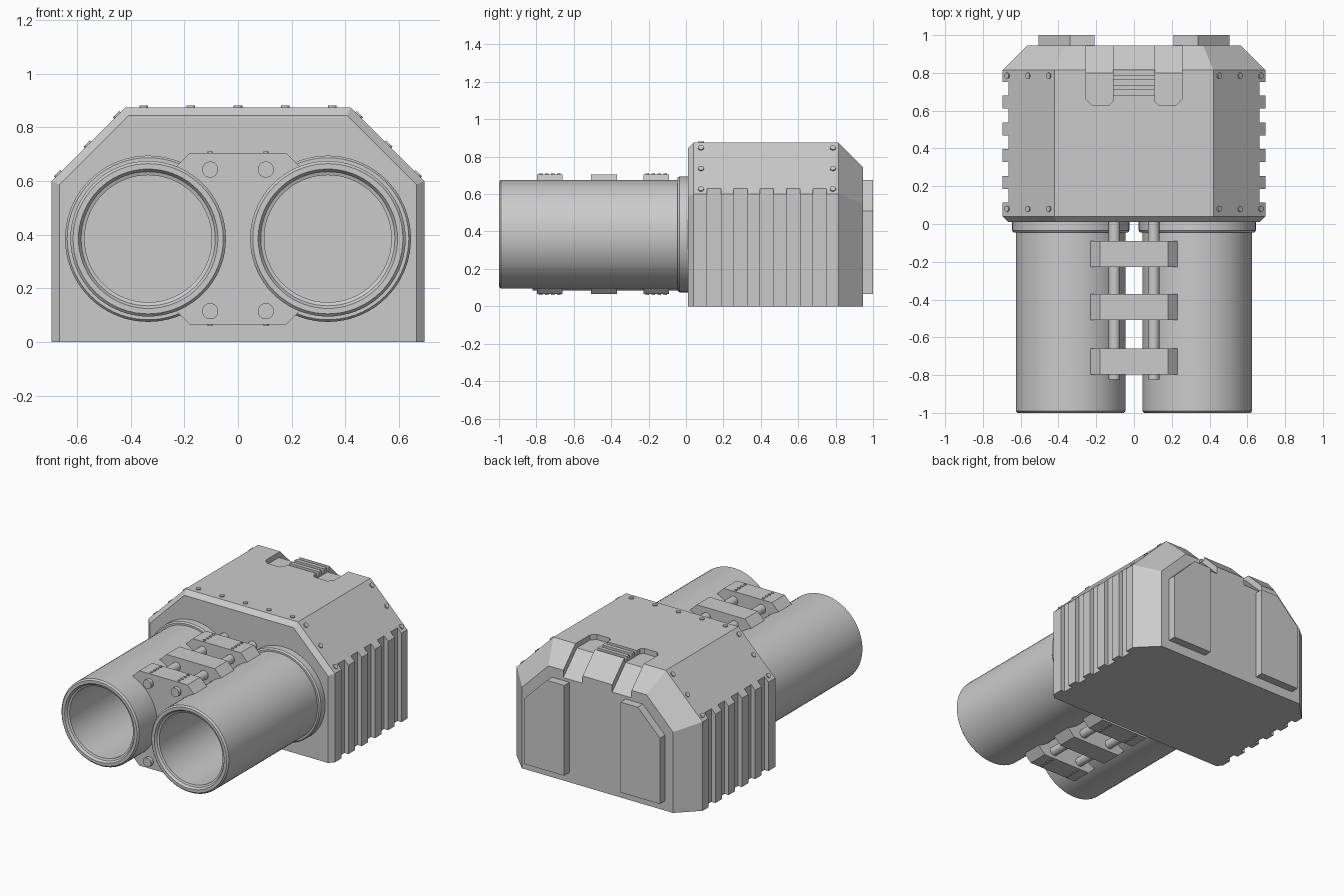
import bpy, bmesh, math
from mathutils import Vector

if "Cube" in bpy.data.objects:
    bpy.data.objects.remove(bpy.data.objects["Cube"], do_unlink=True)

GREY = (0.6, 0.6, 0.6, 1)
metal = bpy.data.materials.new("plain grey metal")
metal.use_nodes = True
metal.diffuse_color = GREY
metal.node_tree.nodes["Principled BSDF"].inputs["Base Color"].default_value = GREY


def finish(name, bm):
    bmesh.ops.recalc_face_normals(bm, faces=bm.faces)
    mesh = bpy.data.meshes.new(name)
    bm.to_mesh(mesh)
    bm.free()
    mesh.materials.append(metal)
    obj = bpy.data.objects.new(name, mesh)
    bpy.context.collection.objects.link(obj)
    return obj


def loft(name, rings, capped=True, closed=False):
    """Skin a list of equal-length point rings."""
    bm = bmesh.new()
    loops = [[bm.verts.new(p) for p in ring] for ring in rings]
    pairs = list(zip(loops, loops[1:])) + ([(loops[-1], loops[0])] if closed else [])
    for a, b in pairs:
        for i in range(len(a)):
            j = (i + 1) % len(a)
            bm.faces.new((a[i], a[j], b[j], b[i]))
    if capped:
        bm.faces.new(loops[0])
        bm.faces.new(loops[-1])
    return finish(name, bm)


def prism(name, points, axis, start, end):
    """Extrude a flat outline along the x, y or z axis."""
    place = {"x": lambda p, t: (t, p[0], p[1]),
             "y": lambda p, t: (p[0], t, p[1]),
             "z": lambda p, t: (p[0], p[1], t)}[axis]
    return loft(name, [[place(p, t) for p in points] for t in (start, end)])


def box(name, x, y, z):
    return prism(name, [(x[0], y[0]), (x[1], y[0]), (x[1], y[1]), (x[0], y[1])], "z", *z)


def smooth(obj):
    bpy.ops.object.select_all(action="DESELECT")
    obj.select_set(True)
    bpy.context.view_layer.objects.active = obj
    bpy.ops.object.shade_smooth_by_angle(angle=math.radians(25))


def lathe(name, profile, x, z, capped=False, sides=72):
    """Turn (radius, y) points about an axis running front to back."""
    turns = [2 * math.pi * i / sides for i in range(sides)]
    rings = [[(x + r * math.cos(a), y, z + r * math.sin(a)) for a in turns]
             for r, y in profile]
    obj = loft(name, rings, capped, closed=not capped)
    smooth(obj)
    return obj


def bolt(name, spot, normal, radius=0.016, height=0.007):
    bm = bmesh.new()
    bmesh.ops.create_cone(bm, cap_ends=True, segments=12, radius1=radius,
                          radius2=radius, depth=2 * height)
    obj = finish(name, bm)
    obj.location = spot
    obj.rotation_euler = Vector(normal).to_track_quat("Z", "Y").to_euler()


def carve(obj, cutters):
    for cutter in cutters:
        cutter.hide_render = True
        mod = obj.modifiers.new("cut", "BOOLEAN")
        mod.operation, mod.solver, mod.object = "DIFFERENCE", "EXACT", cutter
    bpy.context.view_layer.update()
    graph = bpy.context.evaluated_depsgraph_get()
    mesh = bpy.data.meshes.new_from_object(obj.evaluated_get(graph))
    obj.modifiers.clear()
    obj.data = mesh
    for cutter in cutters:
        bpy.data.objects.remove(cutter, do_unlink=True)


# Housing: chamfered section, slightly bevelled in front, deeply at the back
def section(y, d):
    k = d * 0.414
    half = [(0.695 - d, 0), (0.695 - d, 0.6 - k), (0.42 - k, 0.875 - d)]
    outline = half + [(-x, z) for x, z in reversed(half)]
    return [(x, y, z) for x, z in outline]


housing = loft("housing", [section(0.01, 0.03), section(0.04, 0),
                           section(0.815, 0), section(0.945, 0.13)])

# Side grooves, rear top pockets and vent slots
cutters = []
for s in (-1, 1):
    for i in range(5):
        y = 0.113 + i * 0.1415
        cutters.append(box("groove_cutter", sorted((s * 0.665, s * 0.8)),
                           (y, y + 0.073), (-0.1, 0.75)))
    outline = [(0.11, 0.65), (0.13, 0.63), (0.225, 0.63), (0.255, 0.66),
               (0.255, 0.8), (0.11, 0.8)]
    cutters.append(prism("pocket_cutter", [(s * x, y) for x, y in outline], "z", 0.84, 1))
    cutters.append(prism("slope_cutter", [(0.78, 0.84), (0.8, 0.84), (1, 0.64), (1, 1), (0.78, 1)],
                         "x", s * 0.11, s * 0.255))
for i in range(3):
    y = 0.682 + i * 0.053
    cutters.append(box("vent_cutter", (-0.12, 0.12), (y, y + 0.0265), (0.85, 1)))
carve(housing, cutters)

# Housing bolts
for i in range(-2, 3):
    bolt("top_bolt", (i * 0.176, 0.08, 0.875), (0, 0, 1))
for s in (-1, 1):
    for y in (0.08, 0.785):
        for x in (0.45, 0.56, 0.67):
            bolt("slope_bolt", (s * x, y, 1.295 - x), (s, 0, 1))

# Rear plates with a clipped outer corner
for s in (-1, 1):
    shape = [(0.21, 0.065), (0.505, 0.065), (0.505, 0.51), (0.34, 0.675), (0.21, 0.675)]
    prism("rear_plate", [(s * x, z) for x, z in shape], "y", 0.93, 1.0)

# Barrels with base collars
BX, BZ = 0.335, 0.385
for s in (-1, 1):
    lathe("barrel", [(0.29, 0.03), (0.29, -0.99), (0.28, -1.0), (0.26, -1.0),
                     (0.25, -0.985), (0.237, -0.98), (0.237, 0.03)], s * BX, BZ)
    lathe("barrel_collar", [(0.285, 0.02), (0.31, 0.02), (0.31, -0.035),
                            (0.302, -0.045), (0.285, -0.045)], s * BX, BZ)

# Brackets clamped between the barrels
for y in (-0.797, -0.508, -0.228):
    half = [(0.18, 0.065), (0.23, 0.115), (0.23, 0.655), (0.18, 0.705)]
    outline = half + [(-x, z) for x, z in reversed(half)]
    bracket = prism("bracket", outline, "y", y, y + 0.138)
    carve(bracket, [lathe("barrel_cutter", [(0.28, -1.2), (0.28, 0.2)], s * BX, BZ, True)
                    for s in (-1, 1)])
    if y != -0.508:
        for s in (-1, 1):
            for i in range(4):
                spot = 0.021 + i * 0.032
                for z, up in ((0.705, 1), (0.065, -1)):
                    bolt("bracket_bolt", (s * 0.104, y + spot, z), (0, 0, up), 0.009, 0.005)

# Tie rods through the brackets
for s in (-1, 1):
    for z in (0.643, 0.115):
        lathe("tie_rod", [(0.03, -0.822), (0.03, 0.03)], s * 0.104, z, True, 24)
